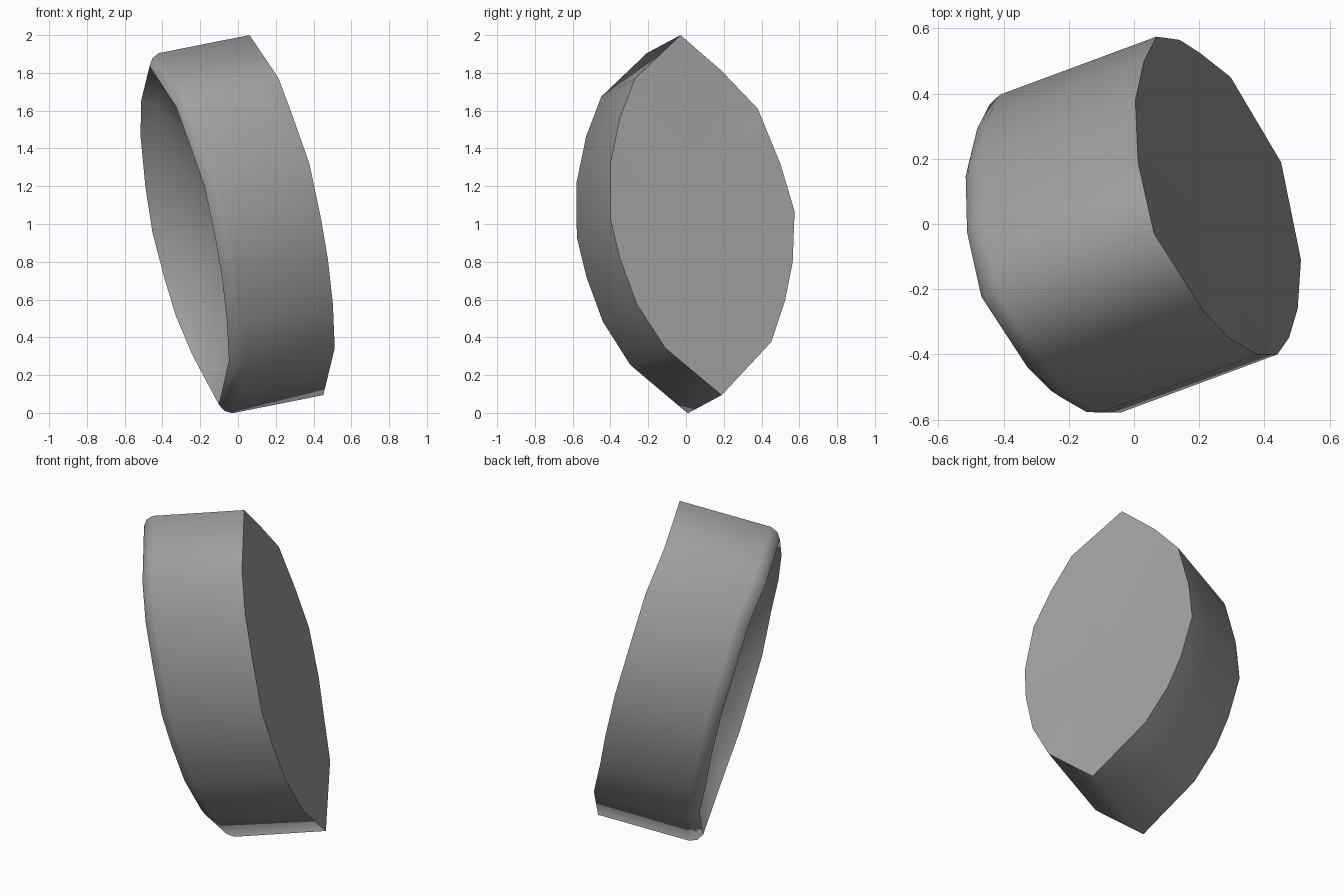
import bpy, bmesh, math
from mathutils import Vector

if "Cube" in bpy.data.objects:
    bpy.data.objects.remove(bpy.data.objects["Cube"])

# Tilted frame: back-face centre, half-length, half-width and depth direction
centre = Vector((0.255, 0.08, 1.047))
half_long = Vector((-0.1935, -0.109, 0.953))
half_wide = Vector((0.1875, -0.4875, -0.02))
depth_dir = Vector((-0.922, -0.342, -0.183))

# Sixteen-sided pointed-oval outline (along length, along width, sideways nudge)
outline = [(1, 0, 0), (.77, .546, .007), (.554, .759, .003), (.305, .917, .01),
           (0, .985, 0), (-.223, .93, .003), (-.478, .804, .004),
           (-.727, .552, .013), (-1, 0, .003), (-.718, -.6, .015),
           (-.49, -.803, .003), (-.283, -.931, .005), (0, -1.015, .004),
           (.265, -.921, 0), (.575, -.744, 0), (.792, -.402, -.014)]

# Section through the body: depth, length scale, width scale
section = [(0, 1, 1), (.521, 1, 1), (.563, .98, .965),
           (.587, .94, .90), (.515, .88, .83)]

bm = bmesh.new()


def point(a, b, nudge, depth):
    return bm.verts.new(centre + half_long * a + half_wide * b
                        + depth_dir * depth + Vector((nudge, 0, 0)))


rings = [[point(a * sa, b * sb, x, d) for a, b, x in outline] for d, sa, sb in section]
n = len(outline)

# Side wall, rounded rim and sloping inner lip
for r0, r1 in zip(rings, rings[1:]):
    for i in range(n):
        j = (i + 1) % n
        bm.faces.new((r0[i], r0[j], r1[j], r1[i]))

# Flat back and hollowed, funnel-shaped floor
for ring, depth in ((rings[0], 0), (rings[-1], .16)):
    mid = point(0, 0, 0, depth)
    for i in range(n):
        bm.faces.new((ring[i], ring[(i + 1) % n], mid))

bmesh.ops.recalc_face_normals(bm, faces=bm.faces)

# Smooth everywhere except the back edge and the rim's inner edge
for f in bm.faces:
    f.smooth = True
for ring in (rings[0], rings[3]):
    for i in range(n):
        bm.edges.get((ring[i], ring[(i + 1) % n])).smooth = False

mesh = bpy.data.meshes.new("oval_dish")
bm.to_mesh(mesh)
bm.free()
dish = bpy.data.objects.new("oval_dish", mesh)
bpy.context.collection.objects.link(dish)

# Mid-grey finish
grey = bpy.data.materials.new("mid_grey")
grey.diffuse_color = (.35, .35, .35, 1)
grey.use_nodes = True
grey.node_tree.nodes["Principled BSDF"].inputs["Base Color"].default_value = grey.diffuse_color
mesh.materials.append(grey)
